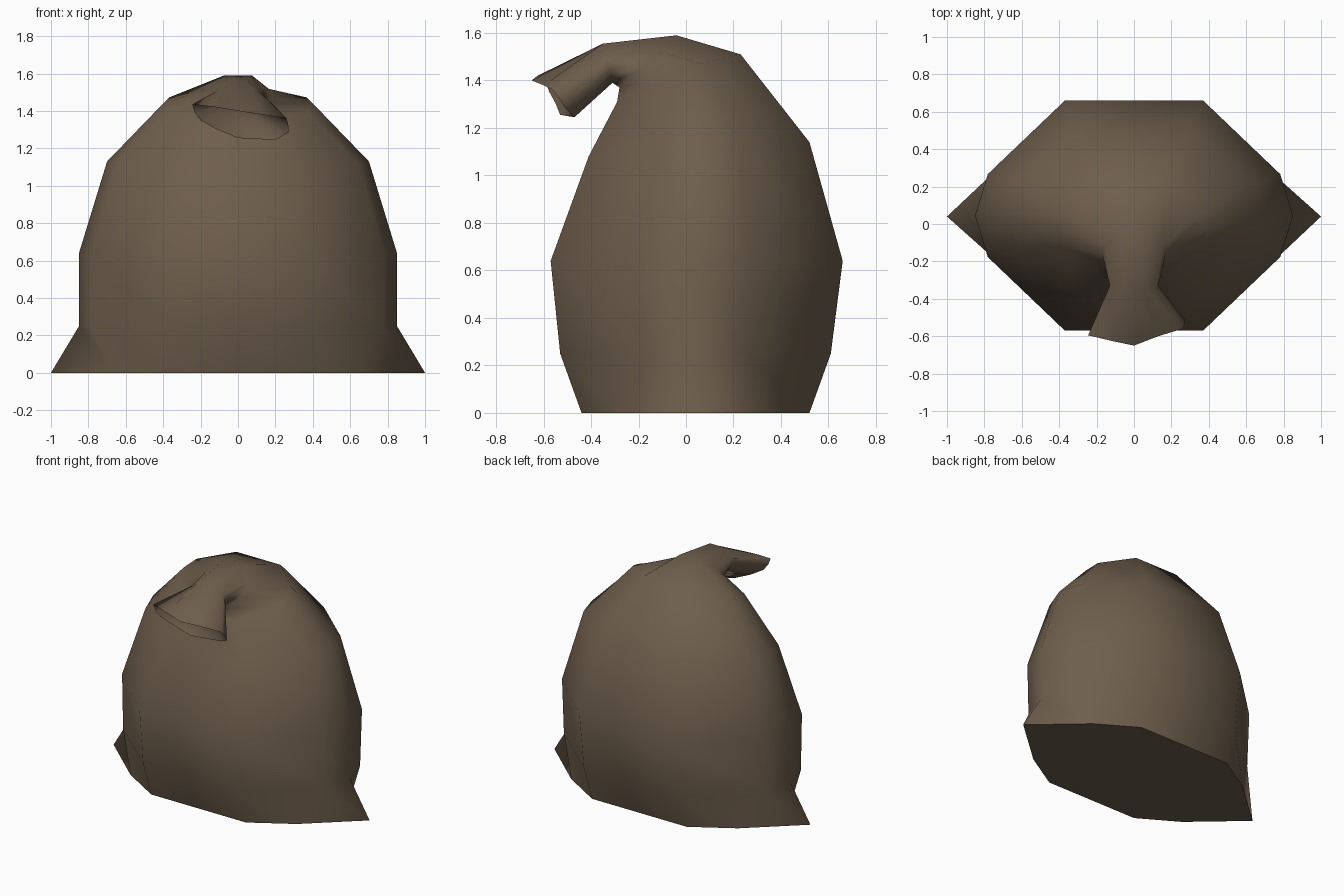
import bpy
import bmesh

cube = bpy.data.objects.get("Cube")
if cube:
    bpy.data.objects.remove(cube, do_unlink=True)

# Brown cloth
cloth = bpy.data.materials.new("brown cloth")
cloth.use_nodes = True
colour = (0.155, 0.112, 0.073, 1)
cloth.diffuse_color = colour
cloth.node_tree.nodes["Principled BSDF"].inputs["Base Color"].default_value = colour

# Half outline of a section, from the middle of the back round to the middle of the front
HALF = [(0, 1), (.435, 1), (.92, .36), (1, 0), (.92, -.36), (.435, -1), (0, -1)]
BASE_HALF = [(0, 1), (.37, 1), (.65, .65), (1, 0), (.65, -.65), (.37, -1), (0, -1)]


def section(half_width, back, front, bulge=0, half=HALF):
    """Closed ring spanning two (y, z) points, with its sides lifted by bulge."""
    outline = half + [(-x, t) for x, t in half[-2:0:-1]]
    ring = []
    for x, t in outline:
        k = (t + 1) / 2
        y = front[0] + (back[0] - front[0]) * k
        z = front[1] + (back[1] - front[1]) * k + bulge * (1 - t * t)
        ring.append((x * half_width, y, z))
    return ring


# Body from the pinched base corners up to the gathered neck
rings = [
    section(1.0, (.52, 0), (-.44, 0), half=BASE_HALF),
    section(.85, (.61, .25), (-.53, .25)),
    section(.85, (.66, .64), (-.57, .64)),
    section(.70, (.52, 1.14), (-.41, 1.08), .02),
    section(.40, (.23, 1.51), (-.29, 1.31), .03),
    section(.17, (-.04, 1.59), (-.28, 1.37)),
    section(.13, (-.35, 1.555), (-.31, 1.39)),
]

# Lopsided flared mouth beyond the neck
mouth = [
    (0, -.65, 1.40), (.13, -.60, 1.38), (.26, -.56, 1.36), (.27, -.53, 1.32),
    (.27, -.51, 1.285), (.2, -.47, 1.245), (0, -.53, 1.255), (-.12, -.55, 1.305),
    (-.2, -.575, 1.35), (-.23, -.59, 1.39), (-.245, -.595, 1.435), (-.12, -.625, 1.42),
]
rings.append(mouth)

# Hollow inside the mouth
rings.append([(x * .4, -.46 + (y + .56) * .4, 1.41 + (z - 1.34) * .4) for x, y, z in mouth])

bm = bmesh.new()
loops = [[bm.verts.new(p) for p in ring] for ring in rings]
count = len(HALF) * 2 - 2
for low, high in zip(loops, loops[1:]):
    for i in range(count):
        j = (i + 1) % count
        bm.faces.new((low[i], low[j], high[j], high[i]))
bm.faces.new(loops[0])
bm.faces.new(loops[-1])
bmesh.ops.recalc_face_normals(bm, faces=bm.faces)
for face in bm.faces:
    face.smooth = True
# Crisp edges round the base and the lip of the mouth
for loop in (loops[0], loops[-2]):
    for i in range(count):
        bm.edges.get((loop[i], loop[(i + 1) % count])).smooth = False

mesh = bpy.data.meshes.new("cloth_sack")
bm.to_mesh(mesh)
bm.free()
mesh.materials.append(cloth)
sack = bpy.data.objects.new("cloth_sack", mesh)
bpy.context.collection.objects.link(sack)
